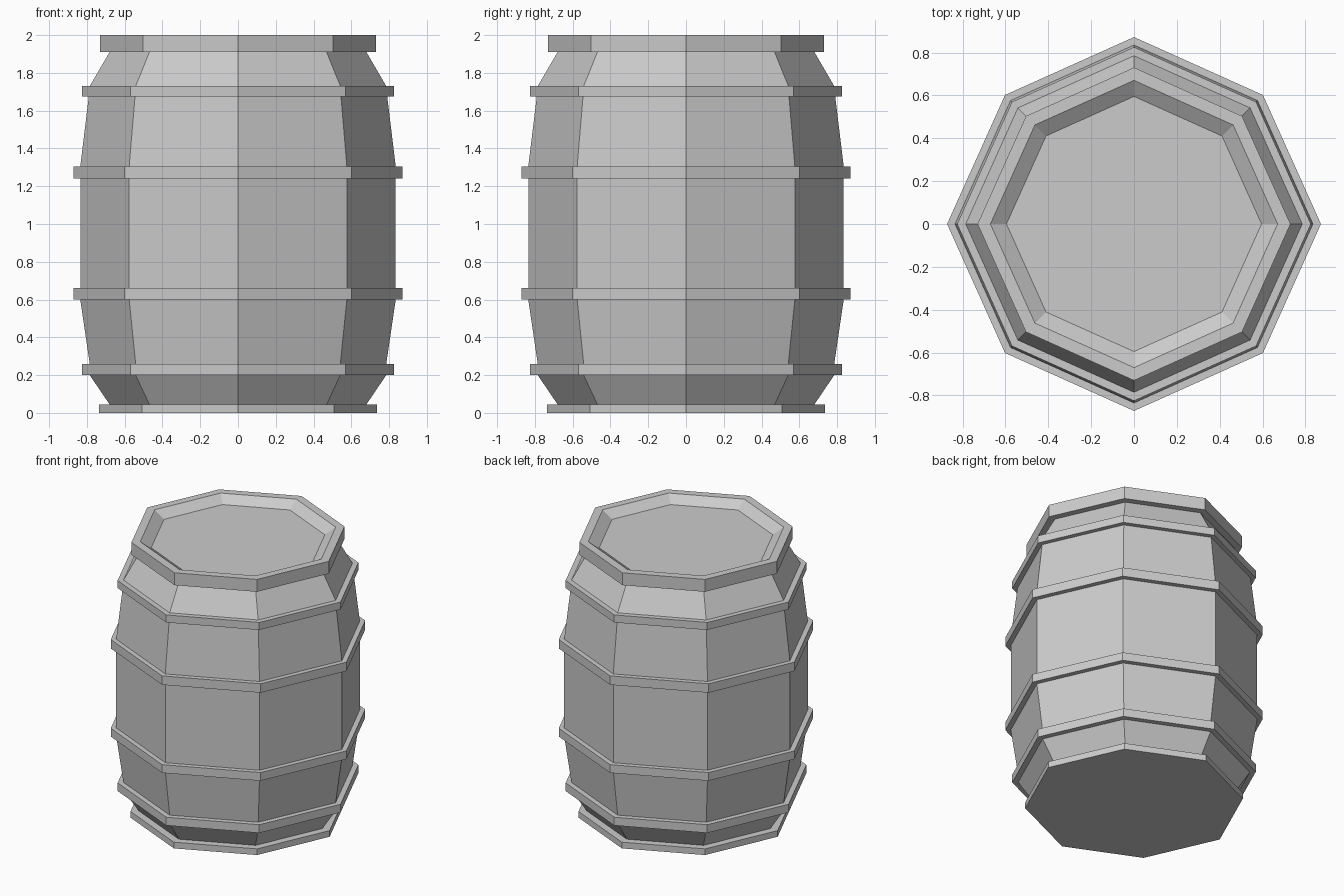
import bpy
import bmesh
from mathutils import Vector

cube = bpy.data.objects.get("Cube")
if cube:
    bpy.data.objects.remove(cube, do_unlink=True)

grey = bpy.data.materials.new("plain_grey")
grey.use_nodes = True
grey.diffuse_color = (0.6, 0.6, 0.6, 1)
grey.node_tree.nodes["Principled BSDF"].inputs["Base Color"].default_value = grey.diffuse_color

# Eight corners, the diagonal ones pulled in slightly
D = 0.69
CORNERS = [Vector(c) for c in ((1, 0, 0), (D, D, 0), (0, 1, 0), (-D, D, 0),
                               (-1, 0, 0), (-D, -D, 0), (0, -1, 0), (D, -D, 0))]


def lathe(name, profile):
    """Sweep (radius, height) points around the corners and cap both ends."""
    bm = bmesh.new()
    rings = [[bm.verts.new(c * r + Vector((0, 0, z))) for c in CORNERS]
             for r, z in profile]
    n = len(CORNERS)
    for low, high in zip(rings, rings[1:]):
        for i in range(n):
            j = (i + 1) % n
            bm.faces.new((low[i], low[j], high[j], high[i]))
    bm.faces.new(rings[0][::-1])
    bm.faces.new(rings[-1])
    mesh = bpy.data.meshes.new(name)
    bm.to_mesh(mesh)
    bm.free()
    mesh.materials.append(grey)
    obj = bpy.data.objects.new(name, mesh)
    bpy.context.collection.objects.link(obj)
    return obj


# Whole barrel: foot, staves with four raised hoops, rim and sunken lid
lathe("barrel", [
    (0.737, 0), (0.737, 0.045), (0.68, 0.045),
    (0.785, 0.2), (0.825, 0.2), (0.825, 0.26), (0.785, 0.26),
    (0.835, 0.6), (0.872, 0.6), (0.872, 0.66), (0.835, 0.66),
    (0.835, 1.24), (0.872, 1.24), (0.872, 1.305), (0.835, 1.305),
    (0.79, 1.675), (0.825, 1.675), (0.825, 1.73), (0.785, 1.73),
    (0.68, 1.91), (0.73, 1.91), (0.73, 2), (0.67, 2),
    (0.595, 1.95),
])
